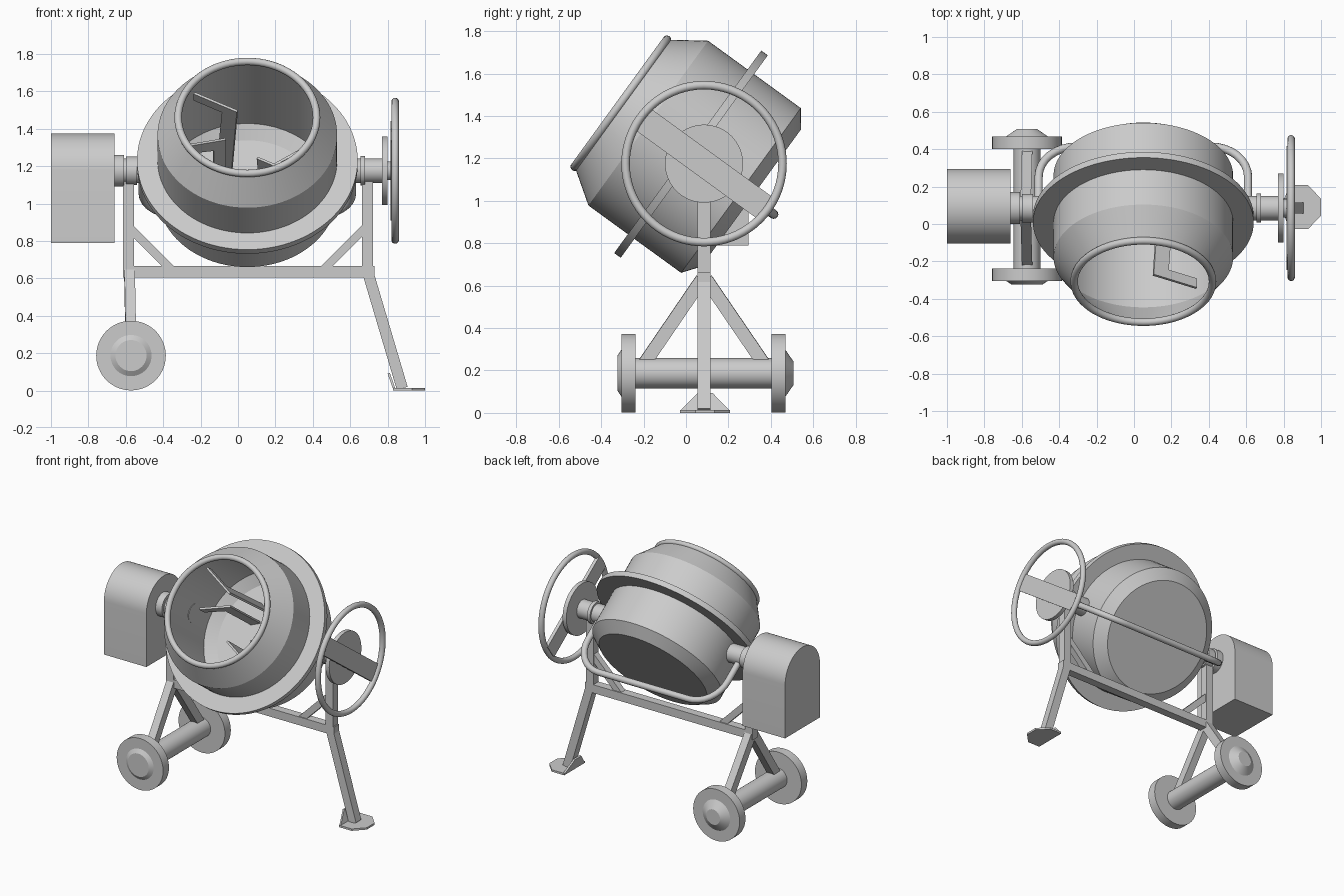
import bpy, bmesh, math
from mathutils import Vector, Matrix

cube = bpy.data.objects.get("Cube")
if cube:
    bpy.data.objects.remove(cube, do_unlink=True)

grey = bpy.data.materials.new("light grey")
grey.use_nodes = True
grey.diffuse_color = (0.6, 0.6, 0.6, 1)
grey.node_tree.nodes["Principled BSDF"].inputs["Base Color"].default_value = (0.6, 0.6, 0.6, 1)

CX, PY, PZ = 0.05, 0.085, 1.175               # drum centre x, pivot y and z
TILT = math.radians(54)
AXIS = Vector((0, -math.sin(TILT), math.cos(TILT)))
DRUM = Matrix.Translation((CX, PY, PZ)) @ Matrix.Rotation(TILT, 4, 'X')
X = Vector((1, 0, 0))
Y = Vector((0, 1, 0))


def finish(name, bm, matrix=Matrix(), smooth=False):
    bmesh.ops.recalc_face_normals(bm, faces=bm.faces[:])
    me = bpy.data.meshes.new(name)
    bm.to_mesh(me)
    bm.free()
    me.transform(matrix)
    me.materials.append(grey)
    ob = bpy.data.objects.new(name, me)
    bpy.context.scene.collection.objects.link(ob)
    if smooth:
        bpy.ops.object.select_all(action='DESELECT')
        ob.select_set(True)
        bpy.context.view_layer.objects.active = ob
        bpy.ops.object.shade_smooth_by_angle(angle=math.radians(30))
    return ob


def lathe(name, profile, origin, axis, closed=False, n=64):
    """Spin (radius, height) points about an axis through origin."""
    bm = bmesh.new()
    vs = [bm.verts.new((r, 0, h)) for r, h in profile]
    pairs = list(zip(vs, vs[1:])) + ([(vs[-1], vs[0])] if closed else [])
    es = [bm.edges.new(p) for p in pairs]
    bmesh.ops.spin(bm, geom=vs + es, cent=(0, 0, 0), axis=(0, 0, 1), angle=math.tau, steps=n)
    bmesh.ops.remove_doubles(bm, verts=bm.verts[:], dist=1e-5)
    q = Vector((0, 0, 1)).rotation_difference(axis)
    return finish(name, bm, Matrix.Translation(origin) @ q.to_matrix().to_4x4(), True)


def rod(name, r, a, b, axis, origin):
    return lathe(name, [(0, a), (r, a), (r, b), (0, b)], origin, axis)


def torus(name, major, minor, origin, axis):
    ring = [(major + minor * math.cos(i * math.tau / 14), minor * math.sin(i * math.tau / 14))
            for i in range(14)]
    return lathe(name, ring, origin, axis, True, 72)


def box(name, lo, hi):
    bm = bmesh.new()
    bmesh.ops.create_cube(bm, size=1)
    lo, hi = Vector(lo), Vector(hi)
    return finish(name, bm, Matrix.Translation((lo + hi) / 2) @ Matrix.Diagonal((*(hi - lo), 1)))


def beam(name, p, q, w=0.06, d=0.06):
    """Rectangular bar from p to q."""
    p, q = Vector(p), Vector(q)
    bm = bmesh.new()
    bmesh.ops.create_cube(bm, size=1)
    rot = (q - p).to_track_quat('Z', 'Y').to_matrix().to_4x4()
    return finish(name, bm, Matrix.Translation((p + q) / 2) @ rot
                  @ Matrix.Diagonal((w, d, (q - p).length, 1)))


def plate(name, pts, thick, matrix=Matrix(), smooth=False):
    """Extrude a flat outline given as 3D points along the vector thick."""
    bm = bmesh.new()
    f = bm.faces.new([bm.verts.new(p) for p in pts])
    out = bmesh.ops.extrude_face_region(bm, geom=[f])
    bmesh.ops.translate(bm, vec=thick, verts=[v for v in out["geom"] if isinstance(v, bmesh.types.BMVert)])
    if f.is_valid is False or len(bm.faces) < len(pts) + 2:
        bm.faces.new([v for v in bm.verts][:len(pts)])
    return finish(name, bm, matrix, smooth)


# Hollow drum, flange and mouth rim
pivot = Vector((CX, PY, PZ))
lathe("drum", [(0, -.275), (.40, -.275), (.48, -.215), (.48, .325), (.37, .485),
               (.355, .485), (.465, .318), (.465, -.21), (.39, -.26), (0, -.26)], pivot, AXIS, n=96)
lathe("drum_flange", [(.47, .057), (.59, .057), (.59, .095), (.47, .095)], pivot, AXIS, True, 96)
torus("mouth_rim", .37, .02, pivot + AXIS * .485, AXIS)


# Mixing paddles on opposite sides of the drum
def paddle(name, corner, tip, outline, turn):
    c = Vector((*corner, 0))
    e = (Vector((*tip, 0)) - c).normalized()
    n = Vector((-e.y, e.x, 0)) * .014
    plate(name, [c + e * s + Vector((0, 0, t)) for s, t in outline], n,
          DRUM @ Matrix.Rotation(turn, 4, 'Z'))


for i, side in enumerate(("upper", "lower")):
    paddle(side + "_paddle", (-.05, .16), (-.28, .28),
           [(0, .33), (.26, .33), (.26, .27), (.09, .27), (.125, -.265), (.035, -.265)], i * math.pi)
    paddle(side + "_short_paddle", (-.12, .10), (-.30, .02),
           [(0, .16), (.20, .22), (.20, .15), (.07, .10), (.07, -.265), (0, -.265)], i * math.pi)

# Pivot shafts and collars
hub = Vector((0, PY, PZ))
rod("left_shaft", .065, .51, .78, X, hub)
rod("left_collar", .078, .655, .68, X, hub)
rod("right_shaft", .065, -.67, -.41, X, hub)
rod("right_collar", .085, -.67, -.61, X, hub)
rod("right_bearing", .076, -.60, -.54, X, hub)

# Motor housing with a rounded top
arch = [(-.2, -.385)] + [(-.2 * math.cos(a), .2 * math.sin(a))
                         for a in (math.pi * k / 32 for k in range(33))] + [(.2, -.385)]
plate("motor_housing", [(-1, .095 + y, PZ + z) for y, z in arch], X * .34, smooth=True)

# Tilting hand wheel with its disc and spoke
rod("hand_wheel_disc", .184, .77, .80, X, hub)
torus("hand_wheel_rim", .37, .02, hub + X * .84, X)
rod("hand_wheel_hub", .05, .79, .835, X, hub)
spoke = Vector((.828, PY, PZ))
beam("hand_wheel_spoke", spoke - AXIS * .365, spoke + AXIS * .365, .024, .125)

# Bent yoke pipe passing under the drum
half, depth, bend = .56, -.406, .2
path = [(-half, 0)]
for sx, a0 in ((-1, math.pi), (1, 1.5 * math.pi)):
    for k in range(9):
        a = a0 + k * math.pi / 16
        path.append((sx * (half - bend) + bend * math.cos(a), depth + bend + bend * math.sin(a)))
path.append((half, 0))
curve = bpy.data.curves.new("yoke_pipe", 'CURVE')
curve.dimensions = '3D'
curve.bevel_depth = .022
curve.bevel_resolution = 4
curve.use_fill_caps = True
sp = curve.splines.new('POLY')
sp.points.add(len(path) - 1)
for p, (x, t) in zip(sp.points, path):
    p.co = (*(DRUM @ Vector((x, 0, t))), 1)
sp.use_smooth = True
curve.materials.append(grey)
bpy.context.scene.collection.objects.link(bpy.data.objects.new("yoke_pipe", curve))

# Frame: posts, crossbeam and corner braces
box("right_post", (-.615, .055, .605), (-.555, .115, 1.16))
box("left_post", (.662, .055, .605), (.722, .115, 1.16))
box("crossbeam", (-.615, .055, .605), (.73, .115, .665))
for name, s in (("right_brace", -1), ("left_brace", 1)):
    beam(name, (CX + s * .63, PY, .87), (CX + s * .40, PY, .64), .045, .045)

# Standing leg with its bent foot plate
beam("left_leg", (.692, PY, .64), (.878, PY, .012))
plate("foot_base", [(x, .09 + y, 0) for x, y in
      ((.83, -.118), (.93, -.118), (1, -.045), (1, .045), (.93, .118), (.83, .118))], Vector((0, 0, .014)))
plate("foot_tab", [(.83, -.028, .005), (.83, .208, .005), (.80, .125, .09), (.80, .055, .09)],
      Vector((.012, 0, .004)))

# Wheel legs, axle and wheels
WX, WZ = -.572, .187
for name, s in (("front", -1), ("back", 1)):
    beam(name + "_wheel_leg", (-.58, PY + s * .01, .63), (WX, PY + s * .29, .22), .056, .062)
axle = Vector((WX, 0, WZ))
rod("axle_tube", .071, -.25, .41, Y, axle)
for name, a, b, tip, r in (("front", -.238, -.305, -.323, .083), ("back", .402, .469, .507, .055)):
    rod(name + "_wheel", .186, min(a, b), max(a, b), Y, axle)
    lathe(name + "_hub", [(0, b), (.11, b), (r, tip), (0, tip)], axle, Y)
